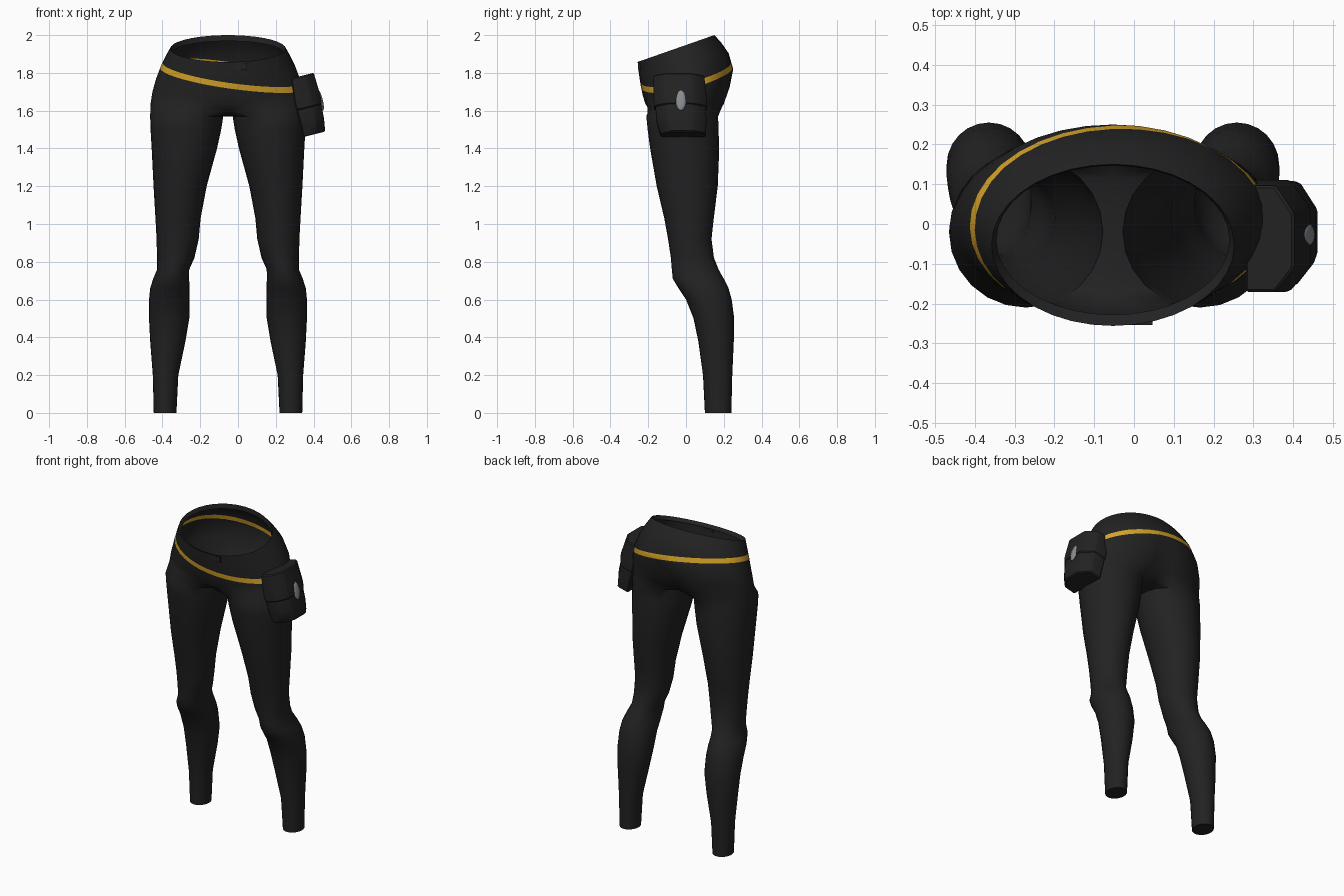
import bpy, bmesh, math
from mathutils import Vector

if "Cube" in bpy.data.objects:
    bpy.data.objects.remove(bpy.data.objects["Cube"], do_unlink=True)


def material(name, color, rough=0.8):
    m = bpy.data.materials.new(name)
    m.use_nodes = True
    m.diffuse_color = (*color, 1)
    node = m.node_tree.nodes["Principled BSDF"]
    node.inputs["Base Color"].default_value = (*color, 1)
    node.inputs["Roughness"].default_value = rough
    return m


black = material("black fabric", (0.016, 0.016, 0.016))
gold = material("gold stripe", (0.68, 0.37, 0.02))
grey = material("grey metal", (0.25, 0.26, 0.27))

CENTRE_X = -0.053   # symmetry plane of the garment


def make_object(name, bm, mats, angle=40):
    mesh = bpy.data.meshes.new(name)
    bm.to_mesh(mesh)
    bm.free()
    obj = bpy.data.objects.new(name, mesh)
    bpy.context.collection.objects.link(obj)
    for m in mats:
        mesh.materials.append(m)
    bpy.ops.object.select_all(action="DESELECT")
    obj.select_set(True)
    bpy.context.view_layer.objects.active = obj
    bpy.ops.object.shade_smooth_by_angle(angle=math.radians(angle))
    return obj


def bridge(bm, low, high, closed):
    n = len(low)
    for i in range(n if closed else n - 1):
        j = (i + 1) % n
        bm.faces.new((low[i], low[j], high[j], high[i]))


# Leg sections: height, inner x, outer x, front y, back y
LEG = [
    (0.0, .273, .393, .10, .24), (0.2, .263, .398, .09, .245),
    (0.38, .225, .412, .065, .253), (0.5, .205, .418, .04, .255),
    (0.6, .203, .418, .0, .242), (0.66, .203, .412, -.04, .225),
    (0.71, .206, .396, -.07, .20), (0.76, .205, .375, -.075, .172),
    (0.82, .178, .376, -.08, .148), (0.92, .155, .378, -.095, .135),
    (1.03, .145, .384, -.115, .147), (1.2, .113, .394, -.155, .168),
    (1.4, .058, .404, -.19, .176), (1.5, .036, .41, -.203, .172),
    (1.57, .025, .412, -.21, .17),
]
# Hip sections: height at y = 0, slope, half width, front y, back y
HIPS = [
    (1.635, 0.0, .41, -.215, .21), (1.70, .1, .40, -.228, .242),
    (1.77, .2, .38, -.238, .25), (1.84, .28, .355, -.246, .226),
    (1.90, .33, .328, -.252, .186), (1.9475, .35, .305, -.256, .15),
    (1.92, .33, .293, -.228, .147),   # lip folded inside the waist
]
SIDES = 24
FIRST, LAST = SIDES // 3, 2 * SIDES // 3   # inner arc of the thigh

# Leggings: one half lofted, then mirrored
bm = bmesh.new()
previous = None
for z, x0, x1, y0, y1 in LEG:
    ring = []
    for k in range(SIDES):
        a = math.tau * k / SIDES
        ring.append(bm.verts.new(((x0 + x1) / 2 + (x1 - x0) / 2 * math.cos(a),
                                  (y0 + y1) / 2 + (y1 - y0) / 2 * math.sin(a), z)))
    if previous:
        bridge(bm, previous, ring, True)
    else:
        bm.faces.new(ring[::-1])
    previous = ring

# Crotch strip between the thighs
middle = {}
for k in range(FIRST, LAST + 1):
    t = (k - (FIRST + LAST) / 2) / ((LAST - FIRST) / 2)
    middle[k] = bm.verts.new((0, ring[k].co.y, 1.57 + 0.03 * t * t))
for k in range(FIRST, LAST):
    bm.faces.new((ring[k], ring[k + 1], middle[k + 1], middle[k]))

# Hips and waist
previous = [middle[LAST]] + ring[LAST:] + ring[:FIRST + 1] + [middle[FIRST]]
count = len(previous)
for z, slope, half, y0, y1 in HIPS:
    row = []
    for i in range(count):
        a = math.pi * (i / (count - 1) - 0.5)
        x = half * math.cos(a) if 0 < i < count - 1 else 0
        y = (y0 + y1) / 2 + (y1 - y0) / 2 * math.sin(a)
        if a > 0 and z < 1.75:   # cleft at the back
            y -= 0.03 * math.exp(-(x / 0.06) ** 2)
        row.append(bm.verts.new((x, y, z + slope * y)))
    bridge(bm, previous, row, False)
    previous = row

copy = bmesh.ops.duplicate(bm, geom=bm.verts[:] + bm.edges[:] + bm.faces[:])["geom"]
for v in copy:
    if isinstance(v, bmesh.types.BMVert):
        v.co.x = -v.co.x
bmesh.ops.reverse_faces(bm, faces=[f for f in copy if isinstance(f, bmesh.types.BMFace)])
bmesh.ops.remove_doubles(bm, verts=bm.verts[:], dist=0.0005)
bmesh.ops.translate(bm, verts=bm.verts[:], vec=(CENTRE_X, 0, 0))

# Slanted stripe cut into the hips
normal = Vector((0.15, -0.23, 1)).normalized()
centre = Vector((CENTRE_X, 0, 1.788))
for side in (-1, 1):
    bmesh.ops.bisect_plane(bm, geom=bm.verts[:] + bm.edges[:] + bm.faces[:], dist=1e-5,
                           plane_co=centre + normal * 0.015 * side, plane_no=normal)
for f in bm.faces:
    offset = (f.calc_center_median() - centre).dot(normal)
    f.material_index = 1 if abs(offset) < 0.015 else 0
make_object("leggings", bm, [black, gold], 50)


# Hip pouch and flap, both lofted from the same tapering section
def pouch_part(name, levels, grow):
    bm = bmesh.new()
    previous = None
    for z, xi, xo, y0, y1 in levels:
        xo, y0, y1 = xo + grow, y0 - grow, y1 + grow
        xm = xi + (xo - xi) * 0.62
        outline = [(xi, y0), (xm, y0), (xo, y0 + .06), (xo, y1 - .07), (xm, y1), (xi, y1)]
        ring = [bm.verts.new((x, y, z + 0.25 * (x - xi))) for x, y in outline]
        if previous:
            bridge(bm, previous, ring, True)
        else:
            bm.faces.new(ring[::-1])
        previous = ring
    bm.faces.new(previous)
    bmesh.ops.bevel(bm, geom=bm.edges[:], offset=0.006, segments=1, affect="EDGES")
    return make_object(name, bm, [black], 30)


TOP, MID = (1.77, .28, .395, -.165, .09), (1.64, .30, .432, -.165, .105)
pouch_part("hip_pouch", [(1.46, .345, .462, -.135, .105), (1.53, .33, .455, -.155, .108), MID, TOP], 0)
pouch_part("pouch_flap", [(1.60, .31, .438, -.163, .105), MID, TOP], 0.006)


def ellipsoid(name, location, scale, tilt, mat):
    bm = bmesh.new()
    bmesh.ops.create_uvsphere(bm, u_segments=16, v_segments=10, radius=1)
    bmesh.ops.scale(bm, vec=scale, verts=bm.verts[:])
    obj = make_object(name, bm, [mat])
    obj.location = location
    obj.rotation_euler.y = tilt


# Pouch fastener
ellipsoid("pouch_fastener", (.437, -.027, 1.655), (.012, .028, .056), -0.24, grey)

# Small clip on the front of the waistband
bm = bmesh.new()
bmesh.ops.create_cube(bm, size=1)
bmesh.ops.scale(bm, vec=(.07, .012, .035), verts=bm.verts[:])
bmesh.ops.translate(bm, verts=bm.verts[:], vec=(.012, -.248, 1.835))
make_object("waist_clip", bm, [black], 30)
